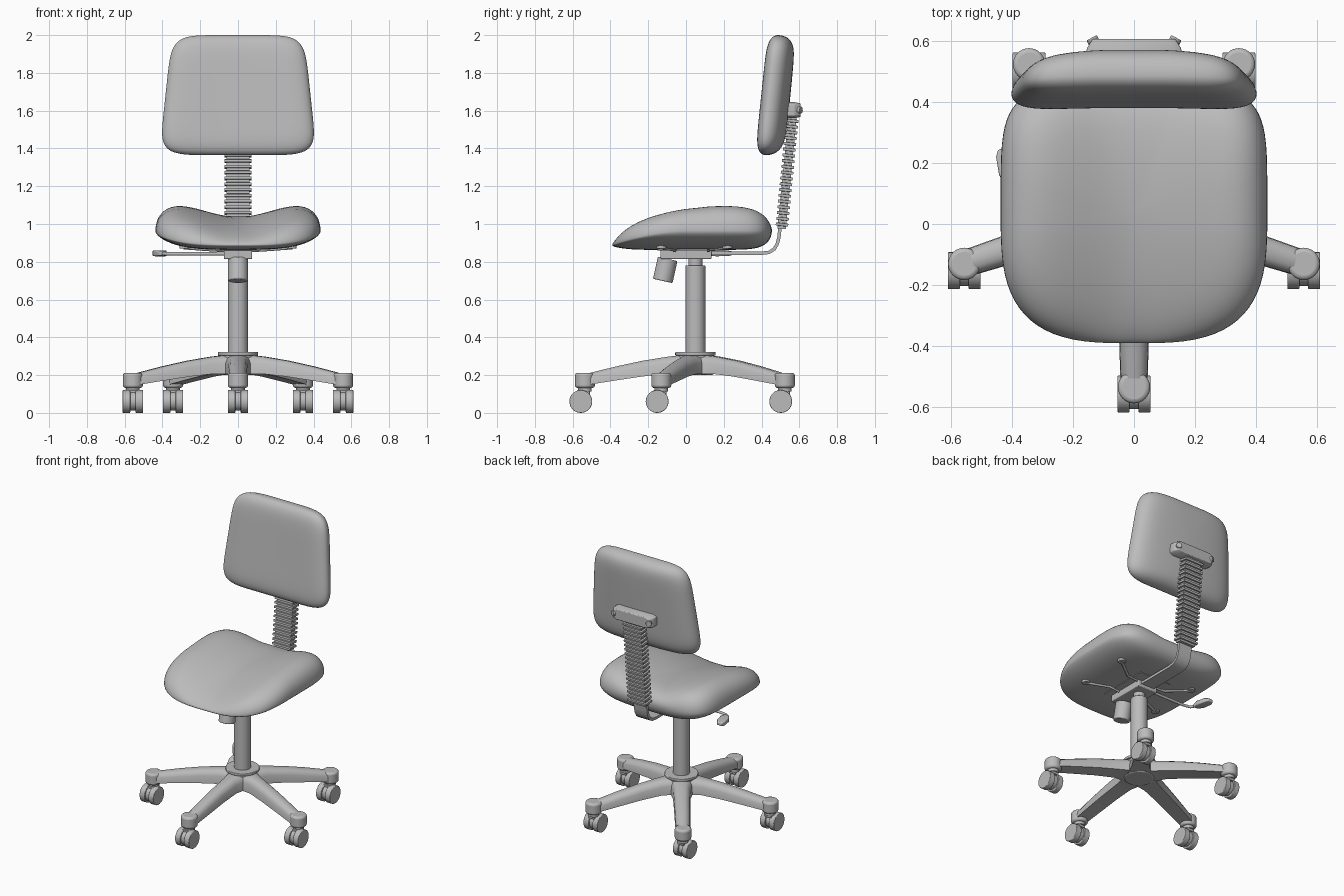
import bpy, bmesh, math
from math import sin, cos, pi
from mathutils import Matrix, Vector

if "Cube" in bpy.data.objects:
    bpy.data.objects.remove(bpy.data.objects["Cube"])

grey = bpy.data.materials.new("plain_grey")
grey.use_nodes = True
grey.diffuse_color = (0.5, 0.5, 0.5, 1)
grey.node_tree.nodes["Principled BSDF"].inputs["Base Color"].default_value = (0.5, 0.5, 0.5, 1)


def finish(name, bm, bevel=0, angle=35):
    bmesh.ops.recalc_face_normals(bm, faces=bm.faces)
    mesh = bpy.data.meshes.new(name)
    bm.to_mesh(mesh)
    bm.free()
    mesh.materials.append(grey)
    ob = bpy.data.objects.new(name, mesh)
    bpy.context.collection.objects.link(ob)
    if bevel:
        mod = ob.modifiers.new("Bevel", "BEVEL")
        mod.width, mod.segments, mod.limit_method = bevel, 3, "ANGLE"
    bpy.ops.object.select_all(action="DESELECT")
    ob.select_set(True)
    bpy.context.view_layer.objects.active = ob
    bpy.ops.object.shade_smooth_by_angle(angle=math.radians(angle))
    return ob


def loft(name, rings, bevel=0, angle=35):
    """Skin closed rings of points and cap both ends."""
    bm = bmesh.new()
    rows = [[bm.verts.new(p) for p in ring] for ring in rings]
    n = len(rows[0])
    for a, b in zip(rows, rows[1:]):
        for i in range(n):
            j = (i + 1) % n
            bm.faces.new((a[i], a[j], b[j], b[i]))
    bm.faces.new(rows[0])
    bm.faces.new(rows[-1])
    return finish(name, bm, bevel, angle)


def cylinder(name, centre, r, depth, rot=None, bevel=0, sides=32):
    bm = bmesh.new()
    mat = Matrix.Translation(centre) @ (rot or Matrix())
    bmesh.ops.create_cone(bm, cap_ends=True, segments=sides, radius1=r, radius2=r,
                          depth=depth, matrix=mat)
    return finish(name, bm, bevel)


def box(name, centre, size, bevel=0.005):
    bm = bmesh.new()
    bmesh.ops.create_cube(bm, size=1, matrix=Matrix.Translation(centre) @ Matrix.Diagonal((*size, 1)))
    return finish(name, bm, bevel)


def rod(name, points, r):
    curve = bpy.data.curves.new(name, "CURVE")
    curve.dimensions = "3D"
    curve.bevel_depth, curve.bevel_resolution, curve.use_fill_caps = r, 3, True
    curve.materials.append(grey)
    line = curve.splines.new("POLY")
    line.points.add(len(points) - 1)
    for p, co in zip(line.points, points):
        p.co = (*co, 1)
    ob = bpy.data.objects.new(name, curve)
    bpy.context.collection.objects.link(ob)
    return ob


def power(v, e):
    return math.copysign(abs(v) ** e, v)


def cushion(name, outline, surface, sides=72, steps=20):
    """Pillow: rings run from the middle of one face, over the rim, to the other."""
    rings = []
    for k in range(2 * steps + 1):
        phi = pi * (0.01 + 0.98 * k / (2 * steps))
        s = sin(phi)
        h = math.copysign((1 - s ** 8) ** 0.5, cos(phi))
        ring = []
        for i in range(sides):
            u, v = outline(2 * pi * (i + 0.5) / sides)
            ring.append(surface(u * s, v * s, h))
        rings.append(ring)
    return loft(name, rings, angle=80)


# Seat: saddle shaped, dropping at the front
def seat_outline(t):
    e = 2 / (5 if sin(t) > 0 else 3.1)
    return 0.437 * power(cos(t), e), 0.423 * power(sin(t), e)


def seat_surface(x, v, h):
    y = v + 0.032
    rim = 0.965 - 0.075 * max(0, -v / 0.42) ** 2
    dip = 0.065 * cos(min(1, abs(x) / 0.36) * pi / 2) ** 2
    top = 1.103 - 0.34 * (y - 0.22) ** 2 - dip
    bottom = 0.863 + 0.05 * (abs(x) / 0.43) ** 3
    return x, y, rim + (top - rim) * h if h > 0 else rim + (rim - bottom) * h


cushion("seat", seat_outline, seat_surface)


# Backrest: tapered upward, leaning back
def back_outline(t):
    v = power(sin(t), 0.32)
    return (0.384 - 0.034 * v) * power(cos(t), 0.32), 0.318 * v


def back_surface(x, v, h):
    bend = (x / 0.4) ** 2
    front, rim, back = 0.402 - 0.012 * bend, 0.455 - 0.01 * bend, 0.553 - 0.035 * bend
    y = rim + (back - rim) * h if h > 0 else rim + (rim - front) * h
    return x, y + 0.1 * v, 1.682 + v


cushion("backrest", back_outline, back_surface)

# Bent flat bar under the seat that rises to the backrest
path = [Vector((0, y, z)) for y, z in ((0.08, 0.845), (0.40, 0.845), (0.44, 0.85), (0.468, 0.868),
                                       (0.483, 0.895), (0.492, 0.93), (0.502, 1.02))]
rings = []
for i, p in enumerate(path):
    t = (path[min(i + 1, len(path) - 1)] - path[max(i - 1, 0)]).normalized()
    nrm = Vector((0, -t.z, t.y)) * 0.009
    w = Vector((0.05, 0, 0))
    rings.append([p - w - nrm, p + w - nrm, p + w + nrm, p - w + nrm])
loft("back_bar", rings)

# Ribbed sleeve around the upright
rings = []
ribs = 20
for i in range(ribs):
    for frac, wide in ((0, 0), (0.45, 0), (0.5, 1), (0.95, 1)):
        f = (i + frac) / ribs
        c = Vector((0, 0.506 + 0.06 * f, 0.975 + 0.61 * f))
        hx, hy = (0.071, 0.033) if wide else (0.06, 0.022)
        rings.append([c + Vector((a * hx, b * hy, b * hy * -0.1))
                      for a, b in ((-1, -1), (1, -1), (1, 1), (-1, 1))])
loft("ribbed_sleeve", rings)

# Bracket on the rear of the backrest
loft("back_bracket", [[(a * hx, y, 1.603 + b * hz) for a, b in
                       ((-1, -0.7), (-0.85, -1), (0.85, -1), (1, -0.7), (1, 0.7), (0.85, 1), (-0.85, 1), (-1, 0.7))]
                      for y, hx, hz in ((0.535, 0.155, 0.042), (0.575, 0.155, 0.042), (0.607, 0.135, 0.036))],
     bevel=0.004)
across_y = Matrix.Rotation(pi / 2, 4, "X")
across_x = Matrix.Rotation(pi / 2, 4, "Y")
for s in (-1, 1):
    turn = Matrix.Rotation(-s * 0.5, 4, "Z") @ across_y
    cylinder("bracket_bolt", (s * 0.132, 0.597, 1.603), 0.019, 0.03, turn, 0.003, 20)

# Mechanism under the seat, with strips and bolts
box("mechanism", (0, 0, 0.838), (0.15, 0.27, 0.046))
box("mechanism_plate", (0, 0.03, 0.864), (0.24, 0.36, 0.008), 0.002)
for s in (-1, 1):
    for y, inner in ((-0.13, -0.06), (0.22, 0.12)):
        rod("seat_strip", [(s * 0.05, inner, 0.858), (s * 0.15, inner, 0.864), (s * 0.285, y, 0.874)], 0.009)
        cylinder("seat_bolt", (s * 0.285, y, 0.879), 0.026, 0.02, None, 0.004, 20)

# Tension knob
cylinder("tension_knob", (0, -0.11, 0.757), 0.053, 0.12, Matrix.Rotation(-0.22, 4, "X"), 0.006)

# Height lever with paddle
rod("lever_rod", [(-0.06, 0.09, 0.842), (-0.33, 0.09, 0.842), (-0.38, 0.10, 0.842), (-0.405, 0.14, 0.843)], 0.009)
loft("lever_paddle", [[(x + a * w, y, 0.845 + b * h) for a, b in ((-1, -1), (1, -1), (1, 1), (-1, 1))]
                      for y, x, w, h in ((0.12, -0.402, 0.015, 0.012), (0.16, -0.41, 0.032, 0.016),
                                         (0.22, -0.422, 0.03, 0.015), (0.245, -0.427, 0.018, 0.01))], bevel=0.006)

# Column
BASE_Y = 0.05
cylinder("column", (0, BASE_Y, 0.53), 0.053, 0.50, None, 0.004)
cylinder("piston", (0, BASE_Y, 0.80), 0.037, 0.07)

# Five-arm base with casters
cylinder("base_hub", (0, BASE_Y, 0.255), 0.095, 0.11, None, 0.01, 40)
cylinder("hub_collar", (0, BASE_Y, 0.313), 0.107, 0.018, None, 0.004, 40)
REACH = 0.585
for i in range(5):
    spin = Matrix.Translation((0, BASE_Y, 0)) @ Matrix.Rotation(i * 2 * pi / 5, 4, "Z")
    rings = []
    for r, w, top, low in ((0.02, 0.085, 0.306, 0.2), (0.09, 0.068, 0.304, 0.207), (0.15, 0.056, 0.297, 0.207),
                           (0.28, 0.052, 0.276, 0.193), (0.42, 0.049, 0.246, 0.172), (0.585, 0.044, 0.205, 0.146)):
        half = [(w, low), (w * 0.95, low + 0.6 * (top - low)), (w * 0.75, top - 0.012), (w * 0.4, top)]
        ring = half + [(-x, z) for x, z in reversed(half)]
        rings.append([spin @ Vector((x, -r, z)) for x, z in ring])
    loft("base_arm", rings, angle=45)
    end = spin @ Vector((0, -REACH, 0))
    x, y = end.x, end.y
    cylinder("arm_socket", (x, y, 0.172), 0.053, 0.08, None, 0.014)
    cylinder("caster_stem", (x, y, 0.127), 0.036, 0.03, None, 0.003, 24)
    wy = y - 0.022
    box("caster_neck", (x, y - 0.008, 0.108), (0.05, 0.07, 0.024), 0.004)
    cylinder("caster_core", (x, wy, 0.062), 0.05, 0.04, across_x)
    for s in (-1, 1):
        cylinder("caster_wheel", (x + s * 0.034, wy, 0.0605), 0.0605, 0.04, across_x, 0.004)
